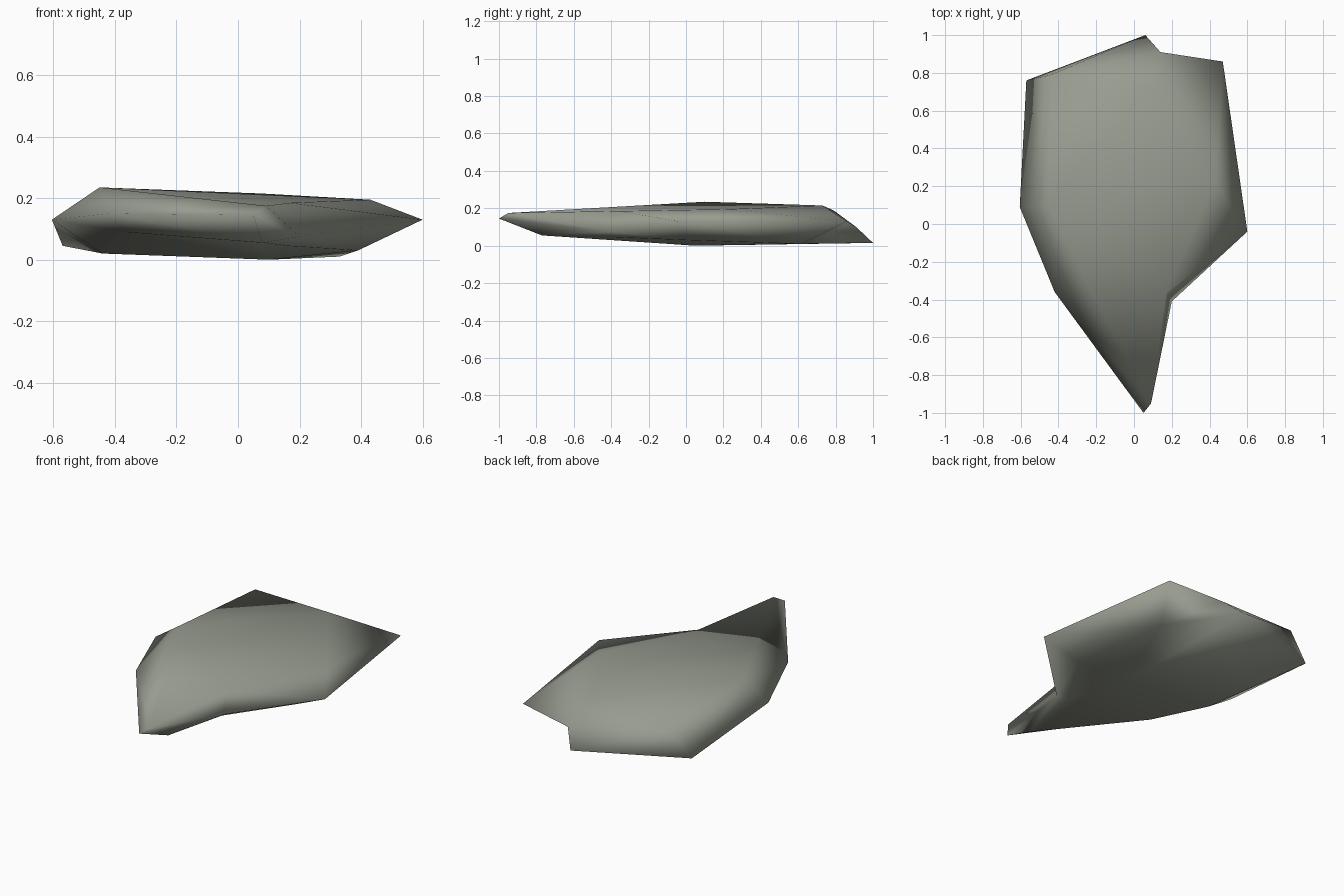
import bpy, bmesh

if "Cube" in bpy.data.objects:
    bpy.data.objects.remove(bpy.data.objects["Cube"])

# Three matching rings, counter-clockwise from the front tip; repeated points merge
RIM = [(.05, -1, .145), (.20, -.41, .075), (.60, -.04, .13), (.47, .86, .13),
       (.14, .91, .10), (.06, 1, .015), (-.57, .76, .045), (-.605, .09, .13),
       (-.42, -.36, .15)]
APEX = (-.45, .10, .235)
SHOULDER = (.43, .22, .195)
TOP = [(.09, -.95, .175), (.17, -.36, .185), SHOULDER, SHOULDER,
       (.08, .73, .215), RIM[4], (-.44, .79, .188), APEX, APEX]
BASE = [(.08, -.77, .055), (.16, -.38, .045), (.39, 0, .03), (.33, .62, .01),
        RIM[5], RIM[5], RIM[6], (-.44, .10, .02), (-.37, -.30, .09)]
BELLY = (.10, .05, 0)

bm = bmesh.new()
verts = {}


def vert(co):
    if co not in verts:
        verts[co] = bm.verts.new(co)
    return verts[co]


def face(*points):
    unique = list(dict.fromkeys(points))
    if len(unique) > 2:
        bm.faces.new([vert(p) for p in unique])


# Side bands and the underside fan
n = len(RIM)
for i in range(n):
    j = (i + 1) % n
    face(RIM[i], RIM[j], TOP[j], TOP[i])
    face(BASE[i], BASE[j], RIM[j], RIM[i])
    face(BELLY, BASE[j], BASE[i])
# Top surface
face(*TOP)
bmesh.ops.triangulate(bm, faces=bm.faces[:])
bmesh.ops.recalc_face_normals(bm, faces=bm.faces[:])
for f in bm.faces:
    f.smooth = True

mesh = bpy.data.meshes.new("flat_rock")
bm.to_mesh(mesh)
bm.free()
rock = bpy.data.objects.new("flat_rock", mesh)
bpy.context.collection.objects.link(rock)

stone = bpy.data.materials.new("grey green stone")
stone.diffuse_color = (.31, .33, .275, 1)
stone.use_nodes = True
stone.node_tree.nodes["Principled BSDF"].inputs["Base Color"].default_value = stone.diffuse_color
mesh.materials.append(stone)
